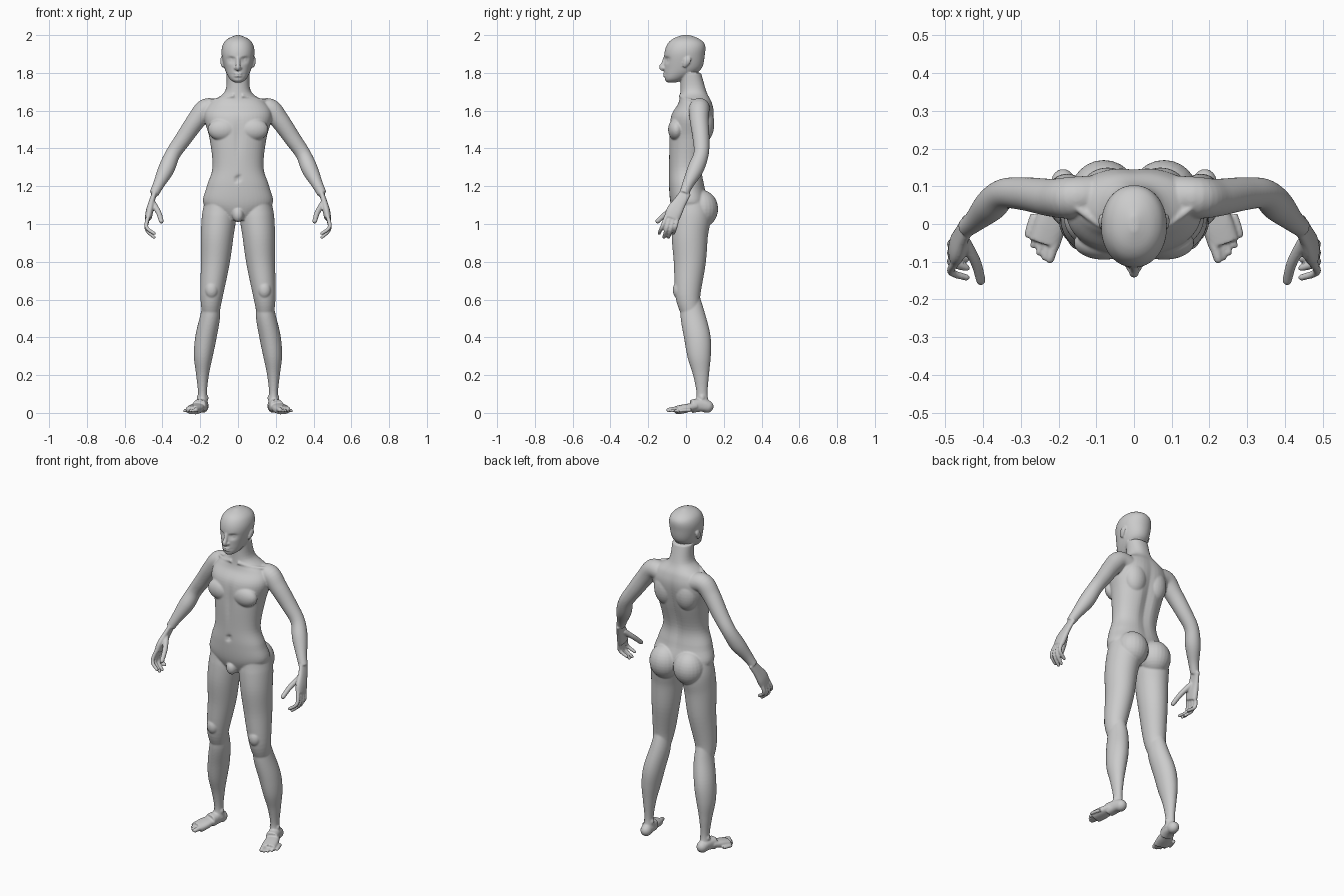
import bpy
import bmesh
from math import cos, sin, pi, exp, copysign
from mathutils import Vector, Matrix

default_cube = bpy.data.objects.get("Cube")
if default_cube:
    bpy.data.objects.remove(default_cube)

bm = bmesh.new()
SEGMENTS = 48
STEPS = 6
BOTH_SIDES = (1, -1)
MIDDLE = (1,)
SIDEWAYS = Vector((1, 0, 0))
BACKWARD = Vector((0, 1, 0))
UPWARD = Vector((0, 0, 1))


def spline(rows):
    """Smooth path through rows of equal length, using Hermite blending."""
    rows = [Vector(row) for row in rows]
    last = len(rows) - 1
    slopes = [(rows[min(i + 1, last)] - rows[max(i - 1, 0)]) / 2 for i in range(last + 1)]
    path = []
    for i in range(last):
        for step in range(STEPS):
            t = step / STEPS
            ease = t * t * (3 - 2 * t)
            path.append(rows[i].lerp(rows[i + 1], ease)
                        + slopes[i] * t * (1 - t) ** 2
                        - slopes[i + 1] * t * t * (1 - t))
    return path + [rows[last]]


def outline(power):
    """Unit superellipse; a higher power gives a squarer section."""
    for k in range(SEGMENTS):
        angle = 2 * pi * k / SEGMENTS
        yield tuple(copysign(abs(value) ** (2 / power), value)
                    for value in (cos(angle), sin(angle)))


def skin(rings, side):
    """Close a list of point rings into a capped shell."""
    loops = [[bm.verts.new((p.x * side, p.y, p.z)) for p in ring] for ring in rings]
    faces = [bm.faces.new(loops[0]), bm.faces.new(loops[-1])]
    for low, high in zip(loops, loops[1:]):
        for k in range(SEGMENTS):
            faces.append(bm.faces.new((low[k - 1], low[k], high[k], high[k - 1])))
    bmesh.ops.recalc_face_normals(bm, faces=faces)


def stack(rows, dents, power=2.2):
    """Level slices given as height, half width, front and back, with soft dents."""
    rings = []
    for height, half_width, front, back in spline(rows):
        ring = [Vector((half_width * u, (front + back) / 2 + (back - front) / 2 * v, height))
                for u, v in outline(power)]
        for point in ring:
            push = 0
            for centre, radii, depth in dents:
                distance = sum(((p - c) / r) ** 2 for p, c, r in zip(point, centre, radii))
                push += depth * exp(-distance)
            point.y += push
        rings.append(ring)
    skin(rings, 1)


def tube(rows, across=BACKWARD, flat=1.0, power=2, sides=BOTH_SIDES):
    """Path given as x, y, z and half width; 'flat' scales the thickness."""
    path = spline(rows)
    rings = []
    for i, row in enumerate(path):
        centre, radius = row.xyz, row.w
        after = path[min(i + 1, len(path) - 1)]
        before = path[max(i - 1, 0)]
        along = (after - before).xyz.normalized()
        width = (across - along * across.dot(along)).normalized()
        depth = along.cross(width) * flat
        rings.append([centre + (width * u + depth * v) * radius for u, v in outline(power)])
    for side in sides:
        skin(rings, side)


def blob(centre, radii, sides=BOTH_SIDES):
    """Ellipsoid for muscle and other rounded forms."""
    for side in sides:
        place = Matrix.Translation((centre[0] * side, centre[1], centre[2]))
        bmesh.ops.create_uvsphere(bm, u_segments=24, v_segments=16, radius=1,
                                  matrix=place @ Matrix.Diagonal((*radii, 1)))


def digit(points, radius, across=BACKWARD):
    """Finger or toe that narrows to a rounded tip."""
    tip_radius = radius * .8
    radii = [radius, radius * .9, tip_radius]
    tube([(*point, r) for point, r in zip(points, radii)], across)
    blob(points[-1], (tip_radius,) * 3)


# Torso and neck, with hollows for the spine, breastbone and navel
spine = ((0, .12, 1.4), (.03, .1, .2), -.016)
breastbone = ((0, -.09, 1.46), (.02, .05, .1), .008)
navel = ((0, -.09, 1.24), (.012, .05, .014), .014)
stack([(1.02, .06, -.05, .06), (1.1, .18, -.08, .12), (1.2, .165, -.09, .1),
       (1.3, .135, -.09, .09), (1.45, .15, -.09, .13), (1.57, .18, -.08, .15),
       (1.64, .15, -.04, .14), (1.7, .07, -.03, .11), (1.8, .06, -.03, .08)],
      [spine, breastbone, navel])

# Chest, shoulder blades, buttocks and groin
blob((.08, -.05, 1.5), (.08, .045, .06))
blob((.07, .09, 1.53), (.07, .06, .1))
blob((.08, .08, 1.08), (.09, .09, .1))
blob((0, -.06, 1.05), (.03, .03, .04), MIDDLE)

# Collar bones
tube([(.02, -.03, 1.68, .01), (.09, 0, 1.66, .01), (.16, .05, 1.65, .01)])

# Head with eye sockets and mouth line
sockets = [((side * .035, -.1, 1.87), (.02, .04, .013), .016) for side in BOTH_SIDES]
mouth = ((0, -.11, 1.79), (.03, .04, .005), .006)
chin_fold = ((0, -.11, 1.773), (.03, .04, .005), .006)
stack([(1.75, .02, -.1, -.05), (1.77, .045, -.115, 0), (1.82, .07, -.115, .08),
       (1.9, .087, -.115, .1), (1.95, .08, -.1, .1), (1.98, .055, -.07, .07),
       (2, .01, -.02, .02)],
      [*sockets, mouth, chin_fold], 2.1)

# Eyes, brows, nose and lips
blob((.034, -.086, 1.87), (.014, .013, .011))
tube([(.01, -.11, 1.886, .006), (.035, -.1, 1.892, .007), (.06, -.08, 1.886, .005)], UPWARD)
tube([(0, -.11, 1.88, .01), (0, -.12, 1.85, .011), (0, -.13, 1.83, .013),
      (0, -.12, 1.815, .01)], SIDEWAYS, sides=MIDDLE)
blob((.012, -.116, 1.825), (.009, .01, .008))
for height in (1.796, 1.783):
    blob((0, -.11, height), (.023, .012, .005), MIDDLE)

# Ears
tube([(.08, -.01, 1.83, .01), (.086, 0, 1.85, .016), (.087, .01, 1.87, .018),
      (.084, .01, 1.885, .01)], flat=.4)

# Arms from shoulder to wrist
tube([(.09, .08, 1.6, .05), (.165, .07, 1.61, .055), (.22, .07, 1.55, .05),
      (.29, .08, 1.45, .044), (.345, .08, 1.37, .04), (.38, .05, 1.29, .043),
      (.42, .01, 1.21, .03), (.445, -.01, 1.16, .025)])

# Palms
tube([(.44, 0, 1.17, .03), (.456, -.03, 1.12, .034), (.468, -.06, 1.07, .043),
      (.475, -.075, 1.03, .04)], flat=.45, power=2.4)

# Curled fingers, from index to little, and thumbs
for i in range(4):
    curl = .01 * abs(i - 1.5)
    digit([(.472, -.1 + .019 * i, 1.05), (.485, -.127 + .024 * i, .97 + curl),
           (.444, -.142 + .025 * i, .92 + curl * 2)], .0115)
digit([(.45, -.045, 1.11), (.42, -.1, 1.06), (.406, -.15, 1.015)], .016)

# Thighs, kneecaps and lower legs
tube([(.1, .02, 1.14, .08), (.1, .03, 1.05, .1), (.11, .02, .94, .096),
      (.12, .02, .8, .085), (.14, .01, .62, .066), (.145, .03, .52, .05)], flat=.9)
blob((.14, -.04, .65), (.035, .03, .045))
tube([(.14, .02, .62, .05), (.146, .035, .52, .065), (.17, .06, .4, .07),
      (.184, .07, .3, .062), (.188, .08, .2, .042), (.188, .085, .1, .029),
      (.188, .085, .04, .04)], flat=.8)

# Ankle bones, heels and feet
for x in (.17, .205):
    blob((x, .085, .08), (.014, .016, .018))
blob((.188, .11, .034), (.032, .036, .034))
tube([(.19, .11, .035, .03), (.195, .07, .04, .034), (.206, .03, .035, .036)],
     SIDEWAYS, power=2.5)
tube([(.206, .05, .035, .034), (.222, 0, .024, .042), (.238, -.05, .014, .042)],
     SIDEWAYS, .55, 2.5)

# Toes fan out from the big toe to the little toe
for i in range(5):
    r = .01 if i else .015
    x, y = .223 + .015 * i, -.093 + .004 * i * i
    digit([(x - .018, y + .055, r + .004), (x - .006, y + .022, r + .003), (x, y, r)],
          r, SIDEWAYS)

# Fuse the overlapping shells into one smooth skin
mesh = bpy.data.meshes.new("body")
bm.to_mesh(mesh)
bm.free()
body = bpy.data.objects.new("body", mesh)
bpy.context.scene.collection.objects.link(body)
fuse = body.modifiers.new("Fuse", "REMESH")
fuse.mode = "VOXEL"
fuse.voxel_size = .0045
fuse.use_smooth_shade = True
soften = body.modifiers.new("Soften", "SMOOTH")
soften.factor = .5
soften.iterations = 6

# Plain grey skin
grey = bpy.data.materials.new("plain grey")
grey.use_nodes = True
colour = (.6, .6, .6, 1)
grey.diffuse_color = colour
grey.node_tree.nodes["Principled BSDF"].inputs["Base Color"].default_value = colour
mesh.materials.append(grey)
